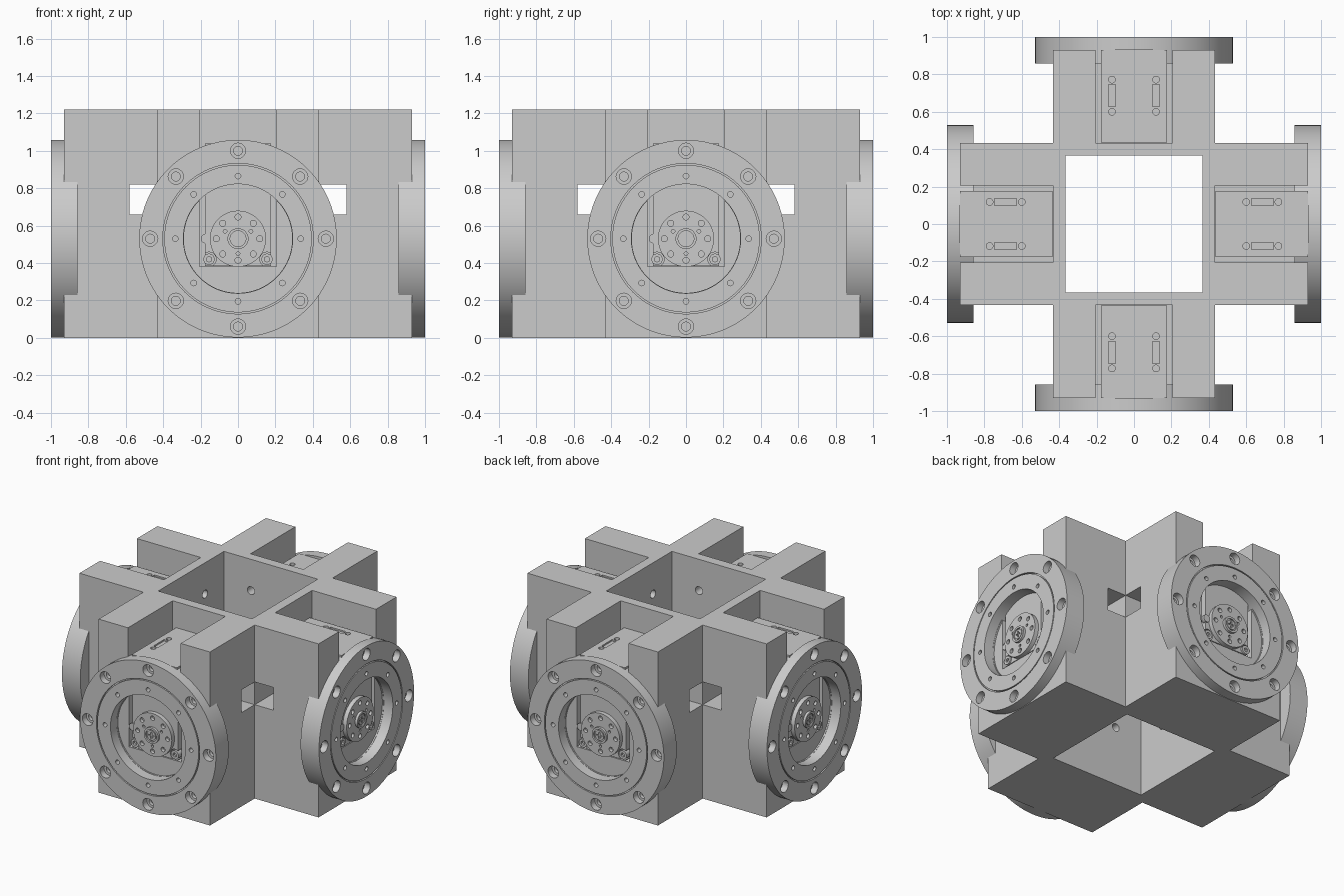
import bpy, bmesh, math
from mathutils import Matrix, Vector

old = bpy.data.objects.get("Cube")
if old:
    bpy.data.objects.remove(old, do_unlink=True)

W, TIP, TOP, AXIS = 0.433, 0.93, 1.22, 0.53   # arm half width, arm end, height, motor axis height
FLOOR = -0.92                                # bottom of the flange recess

grey = bpy.data.materials.new("machined_grey")
grey.diffuse_color = (0.6, 0.6, 0.6, 1)
grey.use_nodes = True
grey.node_tree.nodes["Principled BSDF"].inputs["Base Color"].default_value = grey.diffuse_color


def box(bm, x0, x1, y0, y1, z0, z1):
    size = Vector((x1 - x0, y1 - y0, z1 - z0))
    mid = Vector((x0 + x1, y0 + y1, z0 + z1)) / 2
    bmesh.ops.create_cube(bm, size=1, matrix=Matrix.Translation(mid) @ Matrix.Diagonal(size.to_4d()))


def rod(bm, x, z, r, y0, y1, n=24):
    m = Matrix.Translation((x, (y0 + y1) / 2, z)) @ Matrix.Rotation(math.pi / 2, 4, "X")
    bmesh.ops.create_cone(bm, cap_ends=True, segments=n, radius1=r, radius2=r, depth=abs(y1 - y0), matrix=m)


def peg(bm, x, y, r, z0, z1):
    m = Matrix.Translation((x, y, (z0 + z1) / 2))
    bmesh.ops.create_cone(bm, cap_ends=True, segments=16, radius1=r, radius2=r, depth=z1 - z0, matrix=m)


def rod_circle(bm, radius, r, y0, y1, n=8, seg=20):
    for i in range(n):
        a = math.tau * i / n
        rod(bm, radius * math.cos(a), AXIS + radius * math.sin(a), r, y0, y1, seg)


def make(name, bm):
    bmesh.ops.recalc_face_normals(bm, faces=bm.faces)
    mesh = bpy.data.meshes.new(name)
    bm.to_mesh(mesh)
    bm.free()
    mesh.materials.append(grey)
    obj = bpy.data.objects.new(name, mesh)
    bpy.context.collection.objects.link(obj)
    return obj


def cut(obj, bm, quarter=0):
    tool = make("cutter", bm)
    tool.hide_render = True
    tool.rotation_euler.z = quarter * math.pi / 2
    mod = obj.modifiers.new("cut", "BOOLEAN")
    mod.operation, mod.solver, mod.object = "DIFFERENCE", "EXACT", tool
    bpy.context.view_layer.update()
    deps = bpy.context.evaluated_depsgraph_get()
    mesh = bpy.data.meshes.new_from_object(obj.evaluated_get(deps))
    obj.modifiers.clear()
    obj.data = mesh
    bpy.data.objects.remove(tool, do_unlink=True)


def smooth(obj):
    bpy.ops.object.select_all(action="DESELECT")
    obj.select_set(True)
    bpy.context.view_layer.objects.active = obj
    bpy.ops.object.shade_smooth_by_angle(angle=math.radians(30))


# Cross-shaped body: bottom, top and side walls
bm = bmesh.new()
low, high = [], []
for k in range(4):
    turn = Matrix.Rotation(k * math.pi / 2, 3, "Z")
    for p in ((-W, -TIP), (W, -TIP), (W, -W)):
        low.append(bm.verts.new(turn @ Vector((*p, 0))))
        high.append(bm.verts.new(turn @ Vector((*p, TOP))))
bm.faces.new(low[::-1])
bm.faces.new(high)
for i in range(len(low)):
    bm.faces.new((low[i - 1], low[i], high[i], high[i - 1]))
body = make("cross_body", bm)

# Central shaft
bm = bmesh.new()
box(bm, -0.365, 0.365, -0.365, 0.365, -0.1, TOP + 0.1)
cut(body, bm)

for k in range(4):
    # Motor pocket, open above and at the arm end
    bm = bmesh.new()
    box(bm, -0.205, 0.205, -1, -W, 0.38, TOP + 0.1)
    cut(body, bm, k)
    # Cable channel beside the core
    bm = bmesh.new()
    box(bm, -0.5, 0.5, -0.58, -W - 0.0005, 0.66, 0.82)
    cut(body, bm, k)
    # Bolt holes in the shaft wall and shallow recess in the arm end
    bm = bmesh.new()
    for x in (-0.155, 0.155):
        for z in (0.42, 1.0):
            rod(bm, x, z, 0.028, -0.5, -0.33)
    rod(bm, 0, AXIS, 0.29, -1, FLOOR, 64)
    cut(body, bm, k)
smooth(body)

# Flange ring, turned around the motor axis
bm = bmesh.new()
section = [(0.292, -1), (0.394, -1), (0.394, -0.985), (0.402, -0.985),
           (0.402, -1), (0.528, -1), (0.528, -0.857), (0.292, -0.857)]
verts = [bm.verts.new((r, y, AXIS)) for r, y in section]
edges = [bm.edges.new((verts[i - 1], verts[i])) for i in range(len(verts))]
bmesh.ops.spin(bm, geom=verts + edges, cent=(0, 0, AXIS), axis=(0, 1, 0), angle=math.tau, steps=96)
bmesh.ops.remove_doubles(bm, verts=bm.verts, dist=0.0005)
flange = make("flange", bm)
bm = bmesh.new()
rod_circle(bm, 0.47, 0.041, -1.05, -0.955)
rod_circle(bm, 0.335, 0.015, -1.05, -0.94)
box(bm, -0.177, 0.177, -0.93, -0.8, 0.86, 1.1)
cut(flange, bm)
bm = bmesh.new()
rod_circle(bm, 0.47, 0.024, -1.05, -0.932)
cut(flange, bm)

# Motor: full-length head over a shorter body
bm = bmesh.new()
box(bm, -0.176, 0.176, -0.929, -W - 0.003, 0.84, 1.04)
head = make("motor_head", bm)
bm = bmesh.new()
for x in (-0.118, 0.118):
    for y in (-0.6, -0.772):
        peg(bm, x, y, 0.018, 1.02, 1.06)
    box(bm, x - 0.018, x + 0.018, -0.745, -0.627, 1.03, 1.06)
cut(head, bm)
bm = bmesh.new()
box(bm, -0.176, 0.176, FLOOR, -0.585, 0.385, 0.84)
motor = make("motor_body", bm)
bm = bmesh.new()
for x in (-0.155, 0.155):
    rod(bm, x, 0.42, 0.038, -1, -0.88)
cut(motor, bm)

# Screws at the lower corners of the motor
bm = bmesh.new()
for x in (-0.155, 0.155):
    rod(bm, x, 0.42, 0.03, FLOOR - 0.005, -0.87)
rod(bm, -0.172, AXIS, 0.026, FLOOR - 0.008, -0.9)
screws = make("motor_screws", bm)
bm = bmesh.new()
for x in (-0.155, 0.155):
    rod(bm, x, 0.42, 0.015, -1, -0.91, 6)
cut(screws, bm)

# Output horn with its bolt circle and centre hub
bm = bmesh.new()
rod(bm, 0, AXIS, 0.15, -0.95, -0.9, 48)
horn = make("output_horn", bm)
bm = bmesh.new()
rod_circle(bm, 0.116, 0.016, -1, -0.925, seg=16)
for a in (math.pi / 6, math.pi * 5 / 6, math.pi * 3 / 2):
    rod(bm, 0.08 * math.cos(a), AXIS + 0.08 * math.sin(a), 0.01, -1, -0.935, 12)
cut(horn, bm)
bm = bmesh.new()
rod(bm, 0, AXIS, 0.056, -0.967, -0.94, 32)
hub = make("horn_hub", bm)
bm = bmesh.new()
rod(bm, 0, AXIS, 0.042, -1, -0.957, 32)
cut(hub, bm)
bm = bmesh.new()
rod(bm, 0, AXIS, 0.034, -0.965, -0.95, 24)
bolt = make("hub_bolt", bm)
bm = bmesh.new()
box(bm, -0.022, 0.022, -1, -0.955, AXIS - 0.005, AXIS + 0.005)
cut(bolt, bm)
bm = bmesh.new()
box(bm, -0.005, 0.005, -1, -0.955, AXIS - 0.022, AXIS + 0.022)
cut(bolt, bm)

# Repeat the arm parts on all four sides
for part in (flange, head, motor, screws, horn, hub, bolt):
    smooth(part)
    name = part.name
    part.name = "front_" + name
    for k, side in enumerate(("left", "back", "right"), 1):
        twin = part.copy()
        twin.name = side + "_" + name
        twin.rotation_euler.z = k * math.pi / 2
        bpy.context.collection.objects.link(twin)
